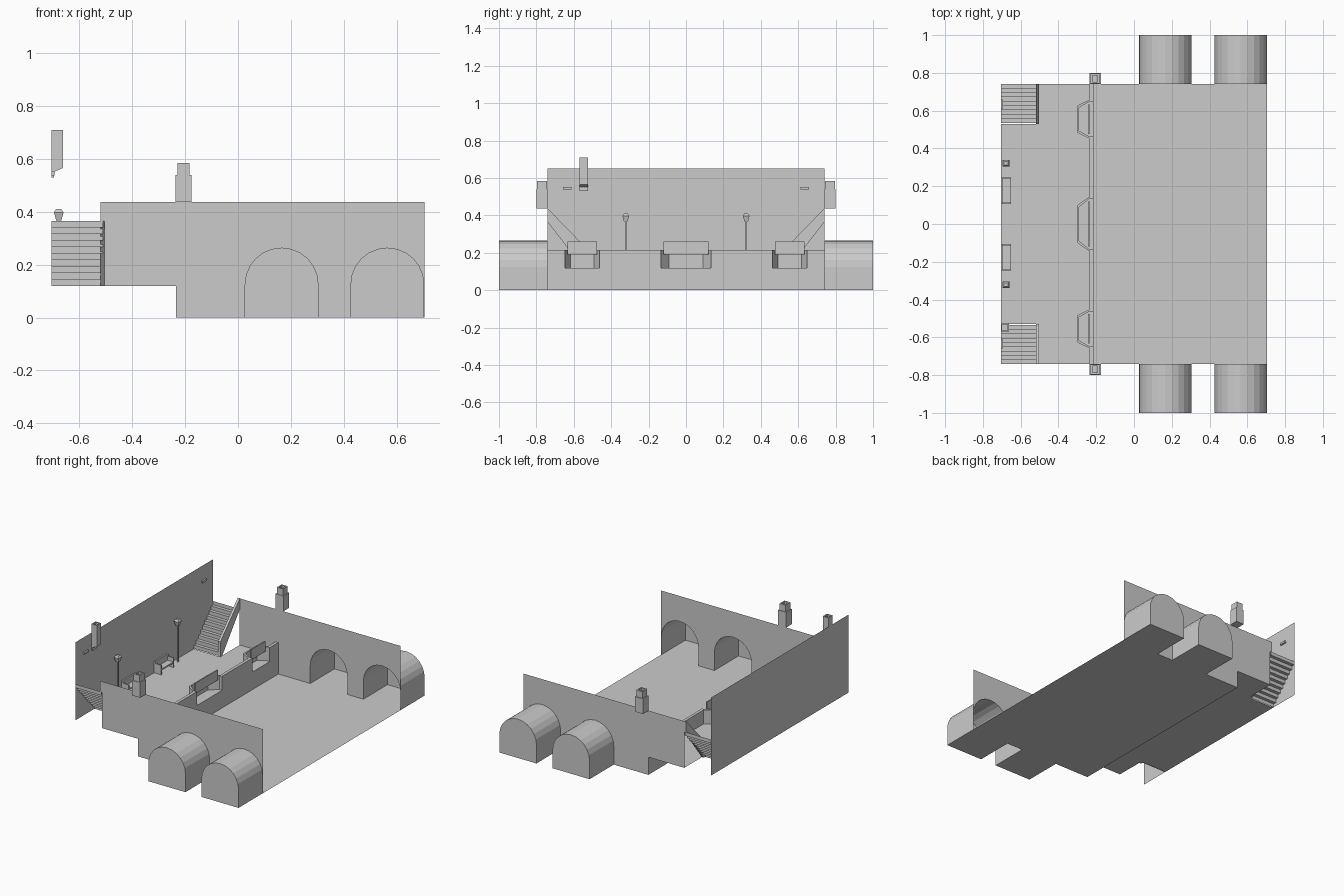
import bpy, math
from mathutils import Vector

if "Cube" in bpy.data.objects:
    bpy.data.objects.remove(bpy.data.objects["Cube"])


def mesh(name, verts, faces):
    me = bpy.data.meshes.new(name)
    me.from_pydata([tuple(v) for v in verts], [], faces)
    me.update()
    ob = bpy.data.objects.new(name, me)
    bpy.context.collection.objects.link(ob)
    return ob


def box(name, x0, x1, y0, y1, z0, z1):
    return prism(name, [(x0, y0), (x1, y0), (x1, y1), (x0, y1)], z0, z1)


def prism(name, pts, a, b, axis='z', caps=(True, True)):
    """Extrude a 2D outline from a to b along an axis."""
    put = {'z': lambda p, t: (p[0], p[1], t),
           'y': lambda p, t: (p[0], t, p[1]),
           'x': lambda p, t: (t, p[0], p[1])}[axis]
    n = len(pts)
    verts = [put(p, a) for p in pts] + [put(p, b) for p in pts]
    faces = [(i, (i + 1) % n, n + (i + 1) % n, n + i) for i in range(n)]
    if caps[0]:
        faces.append(tuple(reversed(range(n))))
    if caps[1]:
        faces.append(tuple(range(n, 2 * n)))
    return mesh(name, verts, faces)


def open_box(name, x0, x1, y0, y1, z0, z1, rim, depth):
    """Box with a square recess in its top."""
    def ring(r, z):
        return [(x0 + r, y0 + r, z), (x1 - r, y0 + r, z), (x1 - r, y1 - r, z), (x0 + r, y1 - r, z)]
    verts = ring(0, z0) + ring(0, z1) + ring(rim, z1) + ring(rim, z1 - depth)
    faces = [(3, 2, 1, 0), (12, 13, 14, 15)]
    for k in range(3):
        for i in range(4):
            j = (i + 1) % 4
            faces.append((4 * k + i, 4 * k + j, 4 * k + 4 + j, 4 * k + 4 + i))
    return mesh(name, verts, faces)


L, W, EDGE, PZ = 0.705, 0.74, -0.235, 0.12   # half length, half width, platform edge, platform height


def arch(cx, r=0.1395, spring=0.125, n=12):
    pts = [(cx - r, 0)]
    pts += [(cx - r * math.cos(math.pi * i / n), spring + r * math.sin(math.pi * i / n)) for i in range(n + 1)]
    return pts + [(cx + r, 0)]


arches = [arch(0.165), arch(0.565)]

# track floor, platform (cut away under the stairs) and back wall
mesh("track_floor", [(EDGE, -W, 0), (L, -W, 0), (L, W, 0), (EDGE, W, 0)], [(0, 1, 2, 3)])
plat = [(EDGE, -W), (EDGE, W), (-0.505, W), (-0.505, 0.53), (-L, 0.53),
        (-L, -0.53), (-0.505, -0.53), (-0.505, -W)]
mesh("platform", [(x, y, PZ) for x, y in plat], [tuple(range(8))])
mesh("back_wall", [(-L, -W, PZ), (-L, W, PZ), (-L, W, 0.65), (-L, -W, 0.65)], [(0, 1, 2, 3)])

# parapet along the platform edge, notched at each booth
outline = [(-W, 0), (W, 0), (W, 0.215)]
booths = [(0.555, 0.093, 0.062, 0.078), (0, 0.135, 0.09, 0.12), (-0.555, 0.093, 0.062, 0.078)]
for cy, hw, hb, hp in booths:
    outline += [(cy + hw, 0.215), (cy + hw, PZ), (cy - hw, PZ), (cy - hw, 0.215)]
prism("parapet", outline + [(-W, 0.215)], EDGE, -0.215, 'x')

# booths: angled bay behind each notch with a raised front panel
for cy, hw, hb, hp in booths:
    t = 0.01
    prism("booth_bay", [(EDGE, cy - hw - t), (-0.30, cy - hb - t), (-0.30, cy + hb + t), (EDGE, cy + hw + t),
                        (EDGE, cy + hw), (-0.29, cy + hb), (-0.29, cy - hb), (EDGE, cy - hw)], PZ, 0.215)
    box("booth_panel", EDGE - 0.008, EDGE, cy - hp, cy + hp, 0.19, 0.26)

for s in (-1, 1):
    # end wall with arched openings
    pts = [(-0.505, PZ), (EDGE, PZ), (EDGE, 0)] + arches[0] + arches[1] + [(L, 0), (L, 0.437), (-0.505, 0.437)]
    mesh("end_wall", [(x, s * W, z) for x, z in pts], [tuple(range(len(pts)))])

    # tunnel stubs, open toward the station
    for a in arches:
        prism("tunnel", a, s * W, s * 1.0, 'y', (False, True))

    # stairs: thin zigzag sheet rising to the end wall
    n, y0 = 10, 0.535
    rise, run = 0.245 / n, (W - y0) / (n - 1)
    prof = [(y0, PZ)]
    for i in range(n):
        prof.append((prof[-1][0], PZ + rise * (i + 1)))
        if i < n - 1:
            prof.append((y0 + run * (i + 1), PZ + rise * (i + 1)))
    m = len(prof)
    mesh("stairs", [(x, s * y, z) for x in (-L, -0.51) for y, z in prof],
         [(i, i + 1, m + i + 1, m + i) for i in range(m - 1)])

    # sloped stair balustrade
    prism("stair_balustrade", [(s * 0.53, PZ), (s * 0.55, PZ), (s * W, 0.365), (s * W, 0.438), (s * 0.53, 0.222)],
          -0.52, -0.504, 'x')

    # chimney on the outside of the end wall
    ya, yb = sorted((s * W, s * 0.8))
    box("chimney_base", -0.236, -0.176, ya, yb, 0.437, 0.54)
    open_box("chimney_top", -0.229, -0.183, ya + 0.004, yb - 0.004, 0.54, 0.585, 0.009, 0.035)

    # small wall lamp above the stairs
    box("wall_lamp", -L, -0.694, s * 0.635 - 0.023, s * 0.635 + 0.023, 0.538, 0.552)

    # bench against the back wall
    a, b = sorted((s * 0.105, s * 0.245))
    box("bench_seat", -L, -0.652, a, b, 0.148, 0.158)
    box("bench_back", -L, -0.695, a, b, PZ, 0.20)
    for y in (a, b - 0.008):
        box("bench_arm", -L, -0.652, y, y + 0.008, PZ, 0.185)

    # lamp post with a flared lantern and small cap
    cx, cy = -0.678, s * 0.322
    box("lamp_post", cx - 0.004, cx + 0.004, cy - 0.004, cy + 0.004, PZ, 0.37)
    rings = [(0.010, 0.368), (0.018, 0.398), (0.010, 0.41)]
    v = [(cx + r * i, cy + r * j, z) for r, z in rings for i, j in ((-1, -1), (1, -1), (1, 1), (-1, 1))]
    f = [(3, 2, 1, 0), (8, 9, 10, 11)]
    f += [(4 * k + i, 4 * k + (i + 1) % 4, 4 * k + 4 + (i + 1) % 4, 4 * k + 4 + i) for k in range(2) for i in range(4)]
    mesh("lamp_lantern", v, f)

# flue on the back wall with slanted underside and open top
flue = [(-L, 0.53), (-0.696, 0.53), (-0.696, 0.551), (-0.662, 0.566), (-0.662, 0.66), (-L, 0.66)]
prism("flue_base", flue, -0.57, -0.525, 'y')
open_box("flue_top", -L, -0.662, -0.57, -0.525, 0.66, 0.71, 0.007, 0.04)
